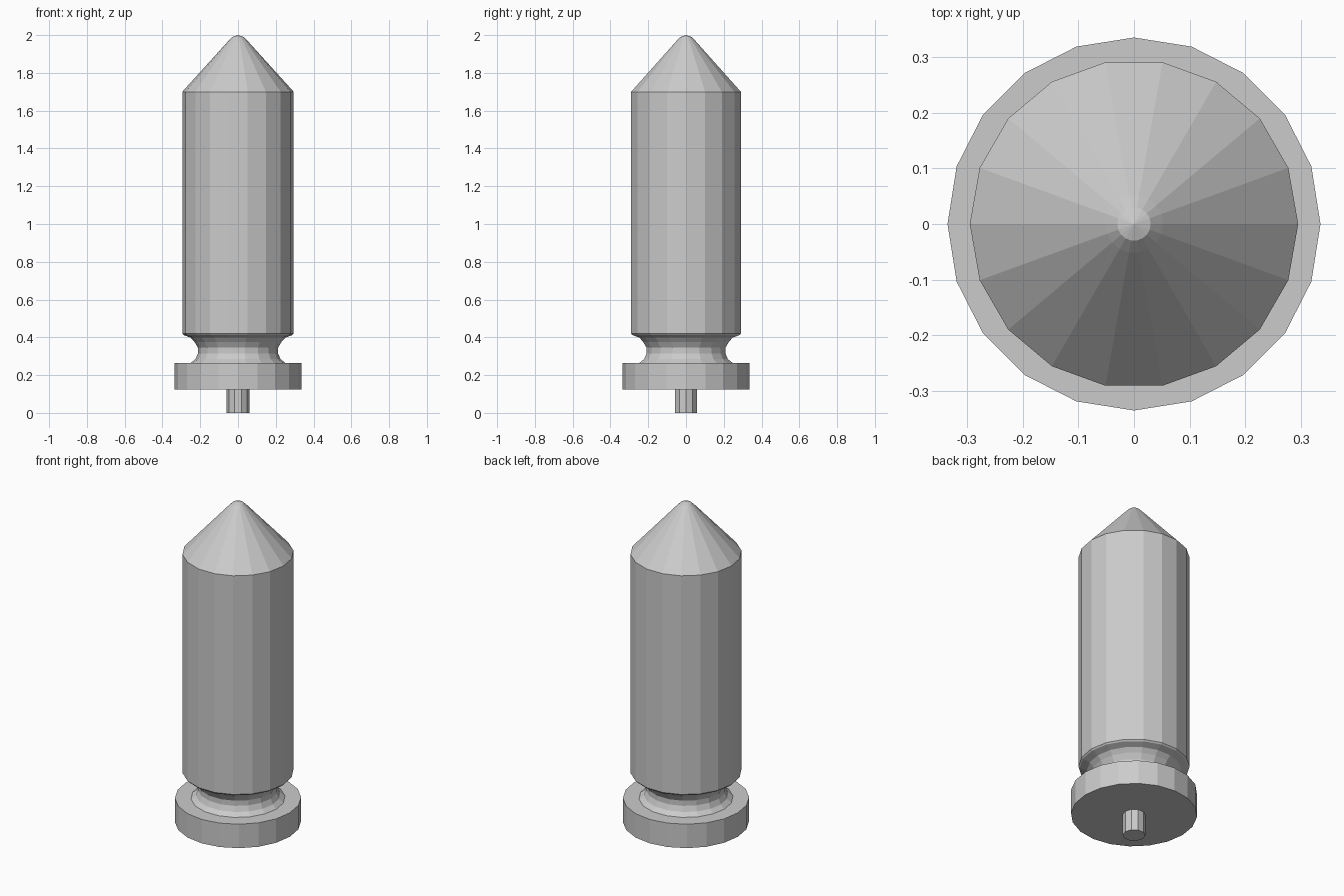
import bpy
import bmesh
from math import cos, sin, tau

if "Cube" in bpy.data.objects:
    bpy.data.objects.remove(bpy.data.objects["Cube"])


def lathe(name, profile, sides):
    """Revolve (radius, z) points around z; radius 0 becomes a single pole."""
    bm = bmesh.new()
    rings = []
    for r, z in profile:
        if r == 0:
            rings.append([bm.verts.new((0, 0, z))] * sides)
        else:
            rings.append([bm.verts.new((r * cos(tau * i / sides), r * sin(tau * i / sides), z))
                          for i in range(sides)])
    for a, b in zip(rings, rings[1:]):
        for i in range(sides):
            j = (i + 1) % sides
            quad = dict.fromkeys([a[i], a[j], b[j], b[i]])
            bm.faces.new(list(quad))
    bmesh.ops.recalc_face_normals(bm, faces=bm.faces)
    mesh = bpy.data.meshes.new(name)
    bm.to_mesh(mesh)
    bm.free()
    obj = bpy.data.objects.new(name, mesh)
    bpy.context.collection.objects.link(obj)
    return obj


# Pointed body with the concave neck below it
lathe("body", [(0.25, 0.265), (0.225, 0.285), (0.212, 0.315), (0.212, 0.345),
               (0.23, 0.375), (0.25, 0.398), (0.288, 0.412), (0.295, 0.42),
               (0.295, 1.70), (0.052, 1.968), (0.03, 1.99), (0, 2.0)], 18)

# Wide base flange, open where the neck and pin join
lathe("base_flange", [(0.05, 0.125), (0.335, 0.125), (0.335, 0.265), (0.242, 0.265)], 20)

# Small pin underneath
lathe("base_pin", [(0, 0), (0.06, 0), (0.06, 0.125)], 10)
